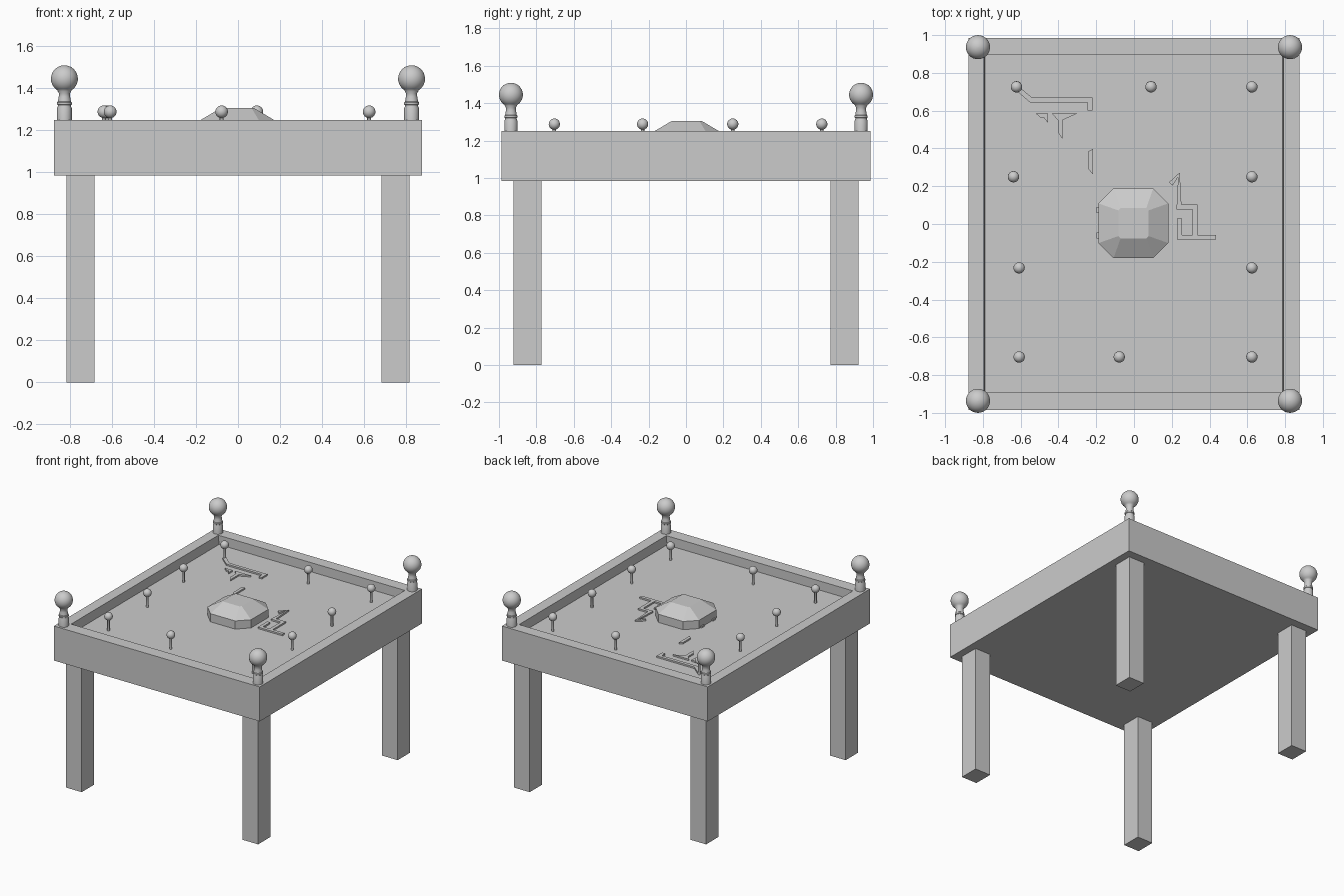
import bpy, bmesh, math

if "Cube" in bpy.data.objects:
    bpy.data.objects.remove(bpy.data.objects["Cube"])

FLOOR, TOP, BASE = 1.18, 1.25, 0.985


def finish(bm, name):
    bmesh.ops.recalc_face_normals(bm, faces=bm.faces)
    me = bpy.data.meshes.new(name)
    bm.to_mesh(me)
    bm.free()
    ob = bpy.data.objects.new(name, me)
    bpy.context.collection.objects.link(ob)
    return ob


def loft(name, rings):
    """Skin a stack of equal-length vertex rings, capped at both ends."""
    bm = bmesh.new()
    loops = [[bm.verts.new(p) for p in r] for r in rings]
    n = len(loops[0])
    for a, b in zip(loops, loops[1:]):
        for i in range(n):
            j = (i + 1) % n
            bm.faces.new((a[i], a[j], b[j], b[i]))
    bm.faces.new(loops[0][::-1])
    bm.faces.new(loops[-1])
    return finish(bm, name)


def rect(hx, hy, z, cx=0, cy=0):
    return [(cx + sx * hx, cy + sy * hy, z)
            for sx, sy in ((-1, -1), (1, -1), (1, 1), (-1, 1))]


def octagon(h, c, z, cx=0, cy=0):
    k = h - c
    return [(cx + x, cy + y, z) for x, y in
            ((-k, -h), (k, -h), (h, -k), (h, k), (k, h), (-k, h), (-h, k), (-h, -k))]


def turned(name, x, y, profile, n=24):
    """Lathe a (radius, z) profile around a vertical axis."""
    ob = loft(name, [[(r * math.cos(2 * math.pi * i / n), r * math.sin(2 * math.pi * i / n), z)
                      for i in range(n)] for r, z in profile])
    ob.location = (x, y, 0)
    bpy.ops.object.select_all(action='DESELECT')
    ob.select_set(True)
    bpy.context.view_layer.objects.active = ob
    bpy.ops.object.shade_smooth_by_angle(angle=math.radians(35))
    return ob


def ball(r, z, start, steps=14):
    """Arc profile of a sphere from a start angle (below) up to the pole."""
    return [(r * math.cos(a), z + r * math.sin(a)) for a in
            (start + (math.radians(89) - start) * i / steps for i in range(steps + 1))]


def slab(name, outline, h=0.012):
    return loft(name, [[(x, y, z) for x, y in outline] for z in (FLOOR - 0.005, FLOOR + h)])


def strip(name, path, w=0.026):
    """Flat strip with mitred corners following a path on the playing floor."""
    left, right = [], []
    for i, (x, y) in enumerate(path):
        ns = []
        for a, b in ((i - 1, i), (i, i + 1)):
            if a >= 0 and b < len(path):
                dx, dy = path[b][0] - path[a][0], path[b][1] - path[a][1]
                l = math.hypot(dx, dy)
                ns.append((-dy / l, dx / l))
        mx, my = sum(n[0] for n in ns) / len(ns), sum(n[1] for n in ns) / len(ns)
        k = w / 2 / (mx * mx + my * my)
        k = min(k, w * 1.3)
        left.append((x + mx * k, y + my * k))
        right.append((x - mx * k, y - my * k))
    return slab(name, left + right[::-1])


# table body: tray with raised rim and recessed floor
loft("table_body", [rect(0.875, 0.986, BASE), rect(0.875, 0.986, TOP),
                    rect(0.793, 0.894, TOP, -0.002, 0.003),
                    rect(0.788, 0.894, FLOOR, -0.002, 0.003)])

# legs and corner finials
post = [(0.035, TOP - 0.01), (0.035, 1.305), (0.031, 1.315), (0.031, 1.32), (0.035, 1.323),
        (0.035, 1.333), (0.031, 1.337), (0.027, 1.36), (0.026, 1.375), (0.033, 1.388)]
for sy, end in ((-1, "front"), (1, "back")):
    for sx, side in ((-1, "left"), (1, "right")):
        loft(f"{end}_{side}_leg", [rect(0.0665, 0.075, z, sx * 0.75, sy * 0.847)
                                   for z in (0, BASE + 0.005)])
        turned(f"{end}_{side}_finial", sx * 0.826, sy * 0.936,
               post + ball(0.064, 1.445, math.radians(-58)), 32)

# round-headed pins
rows = {0.726: (-0.622, 0.09, 0.624), 0.25: (-0.638, 0.624),
        -0.232: (-0.608, 0.624), -0.704: (-0.608, -0.078, 0.624)}
for y, xs in rows.items():
    for x in xs:
        turned("pin", x, y, [(0.009, FLOOR - 0.005), (0.009, 1.259)]
               + ball(0.03, 1.288, math.radians(-72)), 20)

# faceted centre block
c = (-0.003, 0.004)
loft("centre_block", [octagon(0.185, 0.08, FLOOR - 0.005, *c), octagon(0.185, 0.08, 1.243, *c),
                      octagon(0.08, 0.012, 1.305, *c)])
for y in (0.075, -0.062):
    loft("block_tab", [rect(0.008, 0.016, z, -0.19, y) for z in (FLOOR - 0.005, FLOOR + 0.012)])

# inlay strips and shards on the floor
strip("left_inlay", [(-0.62, 0.72), (-0.545, 0.656), (-0.232, 0.656), (-0.232, 0.602)])
strip("right_inlay_upper", [(0.195, 0.212), (0.238, 0.262), (0.238, 0.09), (0.322, 0.09), (0.322, -0.07)])
strip("right_inlay_lower", [(0.24, 0.03), (0.24, -0.07), (0.435, -0.07)])
slab("small_shard", [(-0.52, 0.585), (-0.455, 0.585), (-0.455, 0.535), (-0.475, 0.56), (-0.495, 0.563)])
slab("hooked_shard", [(-0.435, 0.585), (-0.3, 0.585), (-0.378, 0.55), (-0.378, 0.45),
                      (-0.403, 0.485), (-0.403, 0.55)])
slab("lone_shard", [(-0.242, 0.385), (-0.218, 0.397), (-0.218, 0.265), (-0.242, 0.29)])
